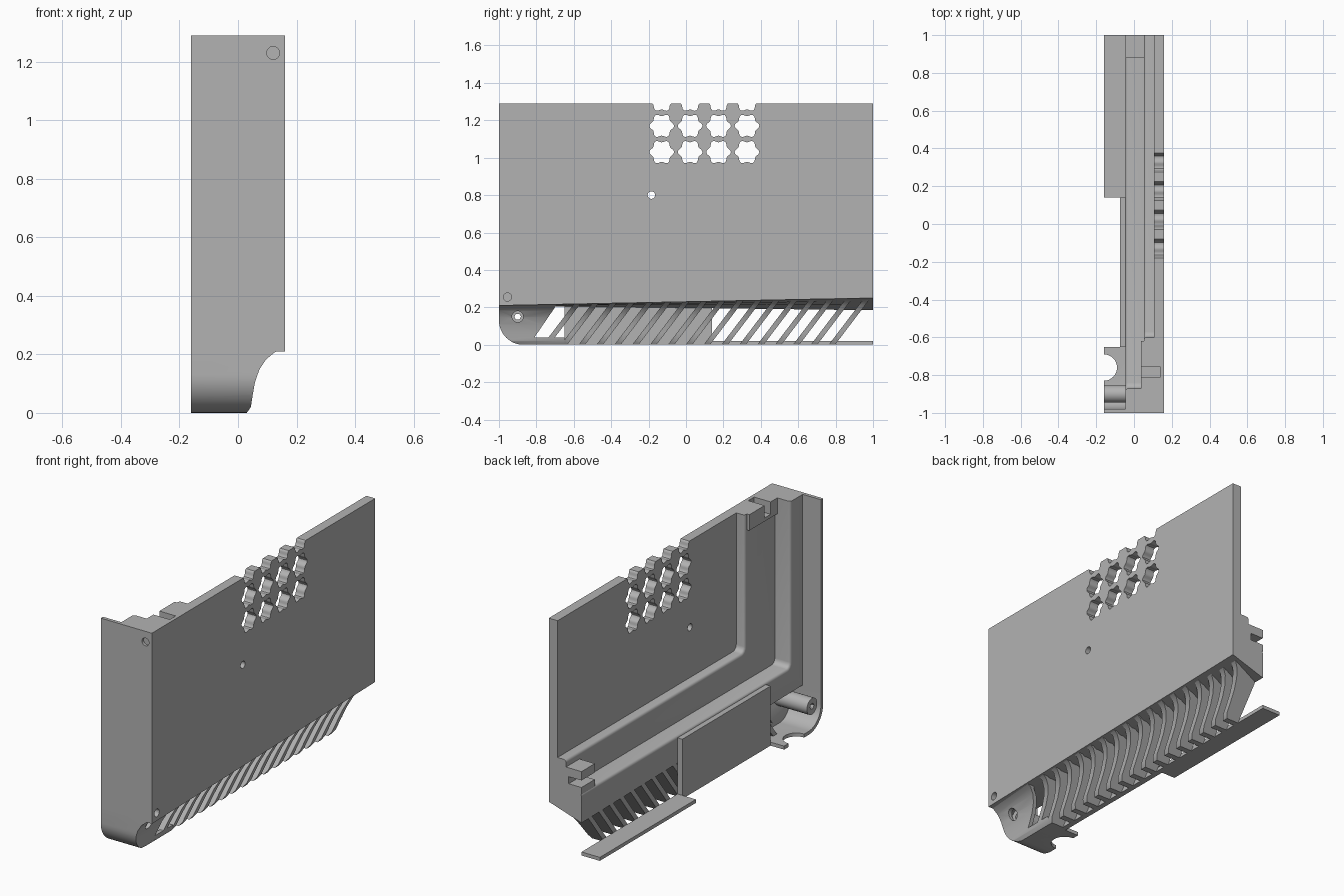
import bpy, bmesh
from math import sin, cos, pi, radians

if "Cube" in bpy.data.objects:
    bpy.data.objects.remove(bpy.data.objects["Cube"], do_unlink=True)

grey = bpy.data.materials.new("plain grey")
grey.use_nodes = True
grey.diffuse_color = (0.45, 0.45, 0.45, 1)
grey.node_tree.nodes["Principled BSDF"].inputs["Base Color"].default_value = (0.45, 0.45, 0.45, 1)


def prism(name, pts, axis, lo, hi, move=None, round_edges=None):
    """Extrude a 2D outline along an axis; optionally move points and round edges of the low end."""
    def place(p, d):
        v = {"x": (d, p[0], p[1]), "y": (p[0], d, p[1]), "z": (p[0], p[1], d)}[axis]
        return move(*v) if move else v
    bm = bmesh.new()
    a = [bm.verts.new(place(p, lo)) for p in pts]
    b = [bm.verts.new(place(p, hi)) for p in pts]
    n = len(pts)
    bm.faces.new(a)
    bm.faces.new(b[::-1])
    for i in range(n):
        bm.faces.new((a[i], b[i], b[(i + 1) % n], a[(i + 1) % n]))
    bmesh.ops.recalc_face_normals(bm, faces=bm.faces)
    if round_edges:
        edges = [bm.edges.get((a[i], a[i + 1])) for i in range(*round_edges)]
        bmesh.ops.bevel(bm, geom=edges, offset=0.015, segments=3, profile=0.5, affect='EDGES')
    me = bpy.data.meshes.new(name)
    bm.to_mesh(me)
    bm.free()
    me.materials.append(grey)
    ob = bpy.data.objects.new(name, me)
    bpy.context.collection.objects.link(ob)
    return ob


def box(name, x, y, z):
    return prism(name, [(x[0], y[0]), (x[1], y[0]), (x[1], y[1]), (x[0], y[1])], "z", *z)


def boolean(ob, cutter, op='DIFFERENCE'):
    m = ob.modifiers.new("cut", 'BOOLEAN')
    m.operation, m.object, m.solver = op, cutter, 'EXACT'
    bpy.context.view_layer.objects.active = ob
    bpy.ops.object.modifier_apply(modifier=m.name)
    bpy.data.objects.remove(cutter, do_unlink=True)


def arc(cx, cy, r, a0, a1, n):
    return [(cx + r * cos(radians(a0 + (a1 - a0) * i / n)),
             cy + r * sin(radians(a0 + (a1 - a0) * i / n))) for i in range(n + 1)]


def circle(cx, cy, r, n=24):
    return arc(cx, cy, r, 0, 360 - 360 / n, n - 1)


TOP = 1.29


def lower_edge(y):
    return 0.23 + 0.02 * y


def slope_bottom(x, y, z):
    # underside drops towards the open side, more so at the back
    return (x, y, z - (0.16 - x) * 0.16 * (y + 1) if z < 0.3 else z)


# Main side plate with flower shaped vents
plate = prism("side_plate", [(-0.98, 0.21), (1, 0.25), (1, TOP), (-0.98, TOP)],
              "x", 0.105, 0.16, slope_bottom)
for zc in (1.03, 1.17, 1.31):
    for i in range(4):
        yc = -0.13 + 0.152 * i
        flower = []
        for k in range(48):
            t = 2 * pi * k / 48
            r = 0.059 + 0.007 * cos(6 * t)
            flower.append((yc + r * cos(t), zc + r * sin(t)))
        boolean(plate, prism("vent_cutter", flower, "x", 0.05, 0.2))
boolean(plate, prism("hole_cutter", circle(-0.185, 0.8, 0.02), "x", 0.05, 0.2))
boolean(plate, prism("hole_cutter", circle(-0.955, 0.255, 0.022), "x", 0.13, 0.2))


# Two stepped ledges along the bottom and front
def ledge(name, yi, zi, lo, hi):
    fillet = arc(yi + 0.03, zi + 0.03, 0.03, 270, 180, 4)
    pts = [(-0.98, 0.21), (1, 0.25), (1, zi)] + fillet + [(yi, TOP), (-0.98, TOP)]
    return prism(name, pts, "x", lo, hi, slope_bottom, (2, 3 + len(fillet)))


inner = ledge("inner_ledge", -0.6, 0.515, 0.052, 0.105)
outer = ledge("outer_ledge", -0.87, 0.35, -0.045, 0.052)

# Clip at the top of the front ledge
top_clip = box("top_clip", (0.037, 0.106), (-0.87, -0.62), (1.2, TOP))
for ob in (top_clip, inner, plate):
    boolean(ob, box("slot_cutter", (0.03, 0.14), (-0.81, -0.757), (1.22, 1.35)))

# Clip at the back end of the bottom ledge
back_clip = box("back_clip", (-0.045, 0.052), (0.88, 1), (0.345, 0.475))
boolean(back_clip, box("slot_cutter", (-0.1, 0.035), (0.8, 1.1), (0.385, 0.425)))

# Thin front wall
wall = box("front_wall", (-0.16, 0.16), (-1, -0.98), (0.21, TOP))
boolean(wall, prism("hole_cutter", circle(0.12, 1.23, 0.022), "y", -1.1, -0.985))

# Hollow rounded lower corner with a concave side
curve = [(0.16, 0.22), (0.125, 0.207), (0.095, 0.182), (0.073, 0.148),
         (0.058, 0.105), (0.05, 0.06), (0.044, 0.02), (0.03, 0)]
corner = prism("lower_corner", curve + [(-0.16, 0), (-0.16, 0.22)], "y", -1, -0.65)
rounding = [(-1, 0.3)] + arc(-0.87, 0.13, 0.13, 180, 270, 12) + [(-0.6, 0), (-0.6, 0.3)]
boolean(corner, prism("corner_cutter", rounding, "x", -0.3, 0.3), 'INTERSECT')
hollow = prism("hollow_cutter", [(x - 0.022, z) for x, z in curve[:-1]] + [(-0.3, 0.02), (-0.3, 0.22)],
               "y", -0.99, -0.55, lambda x, y, z: (x, y, z + (0.05 if z > 0.21 else 0)))
inset = [(-0.98, 0.4)] + arc(-0.87, 0.13, 0.11, 180, 270, 12) + [(-0.5, 0.02), (-0.5, 0.4)]
boolean(hollow, prism("inset_cutter", inset, "x", -0.4, 0.3), 'INTERSECT')
boolean(corner, hollow)
boolean(corner, prism("slant_cutter", [(-0.81, 0.04), (-0.68, 0.23), (-0.6, 0.23), (-0.6, 0.04)],
                      "x", -0.2, 0.2))
boolean(corner, prism("notch_cutter", circle(-0.16, -0.76, 0.07, 32), "z", -0.1, 0.1))
boolean(corner, prism("hole_cutter", circle(-0.9, 0.15, 0.03), "x", 0, 0.2))

# Screw boss inside the corner
boss = prism("screw_boss", circle(-0.9, 0.15, 0.046), "x", -0.16, 0.045)
boolean(boss, prism("hole_cutter", circle(-0.9, 0.15, 0.018, 6), "x", -0.2, 0.2))

# Leaning curved fins under the plate
for i in range(17):
    y0 = -0.765 + 0.0955 * i
    scale = lower_edge(y0 + 0.17) / 0.215
    prism("fin_%02d" % (i + 1), curve + [(-0.045, 0), (-0.045, 0.2)], "y", y0, y0 + 0.034,
          lambda x, y, z: (x, y + 0.76 * z * scale, z * scale))

# Middle cover and bottom strip on the open side
box("middle_cover", (-0.075, -0.045), (-0.65, 0.14), (0, 0.338))
box("bottom_strip", (-0.16, -0.045), (0.14, 1), (0, 0.02))

# Smooth the rounded surfaces, keep sharp edges
bpy.ops.object.select_all(action='DESELECT')
for ob in bpy.context.collection.objects:
    if ob.type == 'MESH' and grey.name in ob.data.materials:
        ob.select_set(True)
        bpy.context.view_layer.objects.active = ob
bpy.ops.object.shade_smooth_by_angle(angle=radians(32))
